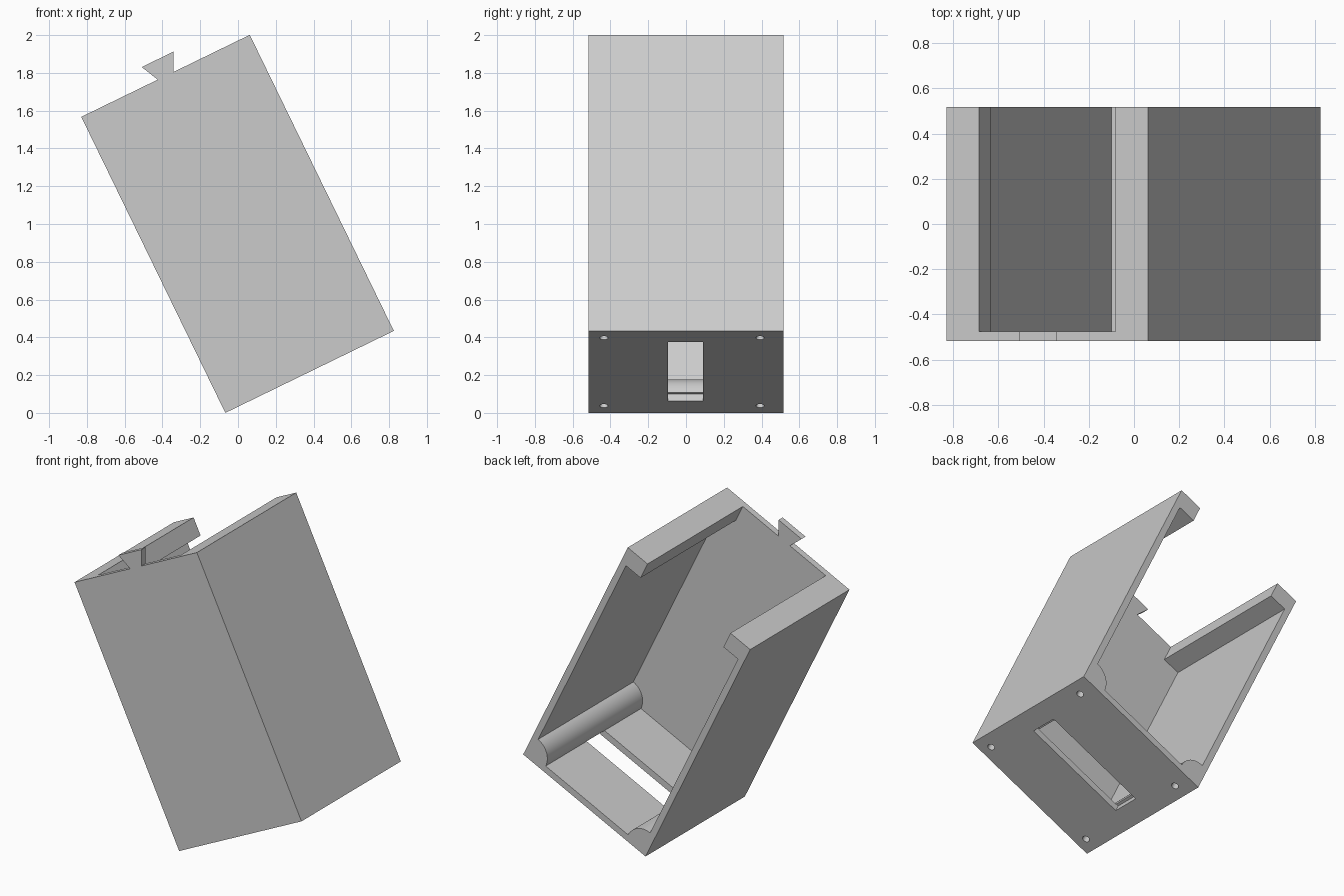
import bpy, bmesh, math
from mathutils import Matrix, Vector

if "Cube" in bpy.data.objects:
    bpy.data.objects.remove(bpy.data.objects["Cube"])

# Sizes in the housing's own tilted frame: u across, v up the walls
W, H, WALL = 0.992, 1.743, 0.042
FRONT, BACK = -0.517, 0.517
LIP, LIP_H, BOSS = 0.16, 0.117, 0.12
TILT = Matrix.Translation((-0.067, 0, 0)) @ Matrix.Rotation(-math.radians(25.95), 4, 'Y')

grey = bpy.data.materials.new("plain_grey")
grey.use_nodes = True
colour = (0.6, 0.6, 0.6, 1)
grey.diffuse_color = colour
grey.node_tree.nodes["Principled BSDF"].inputs["Base Color"].default_value = colour


def finish(name, bm):
    bmesh.ops.recalc_face_normals(bm, faces=bm.faces)
    bm.transform(TILT)
    mesh = bpy.data.meshes.new(name)
    bm.to_mesh(mesh)
    bm.free()
    mesh.materials.append(grey)
    obj = bpy.data.objects.new(name, mesh)
    bpy.context.collection.objects.link(obj)
    return obj


def extrude(name, outline, y0, y1):
    bm = bmesh.new()
    face = bm.faces.new([bm.verts.new((u, y0, v)) for u, v in outline])
    new = bmesh.ops.extrude_face_region(bm, geom=[face])["geom"]
    verts = [g for g in new if isinstance(g, bmesh.types.BMVert)]
    bmesh.ops.translate(bm, verts=verts, vec=Vector((0, y1 - y0, 0)))
    return finish(name, bm)


def mirrored(half):
    return half + [(W - u, v) for u, v in reversed(half)]


def activate(obj):
    bpy.ops.object.select_all(action='DESELECT')
    obj.select_set(True)
    bpy.context.view_layer.objects.active = obj


def cut(obj, cutter):
    activate(obj)
    mod = obj.modifiers.new("cut", 'BOOLEAN')
    mod.operation, mod.solver, mod.object = 'DIFFERENCE', 'EXACT', cutter
    bpy.ops.object.modifier_apply(modifier=mod.name)
    bpy.data.objects.remove(cutter)


# Floor, side walls, top lips and rounded corner bosses as one profile
steps = 16
arc = [(WALL + BOSS * math.sin(a), WALL + BOSS * math.cos(a))
       for a in (math.pi / 2 * i / steps for i in range(steps, -1, -1))]
half = arc + [(WALL, H - LIP_H), (LIP, H - LIP_H), (LIP, H), (0, H), (0, 0)]
housing = extrude("housing_shell", mirrored(half), FRONT + WALL, BACK)

# Long slot in the floor, leaving the bosses whole
slot = [(0.144, -0.1), (W - 0.136, -0.1), (W - 0.136, WALL + 0.0005), (0.144, WALL + 0.0005)]
cut(housing, extrude("slot_cutter", slot, -0.095, 0.09))

# Blind screw holes up into the bosses
for u in (0.085, W - 0.085):
    for y in (-0.435, 0.392):
        bm = bmesh.new()
        bmesh.ops.create_cone(bm, cap_ends=True, segments=24, radius1=0.022,
                              radius2=0.022, depth=0.22,
                              matrix=Matrix.Translation((u, y, 0)))
        cut(housing, finish("hole_cutter", bm))
activate(housing)
bpy.ops.object.shade_smooth_by_angle(angle=math.radians(30))

# Front plate with a dovetail tab on its upper edge
mid = W / 2
plate = [(0, 0), (0, H), (mid - 0.046, H), (mid - 0.093, H + 0.097)]
extrude("front_plate", mirrored(plate), FRONT, FRONT + WALL)
